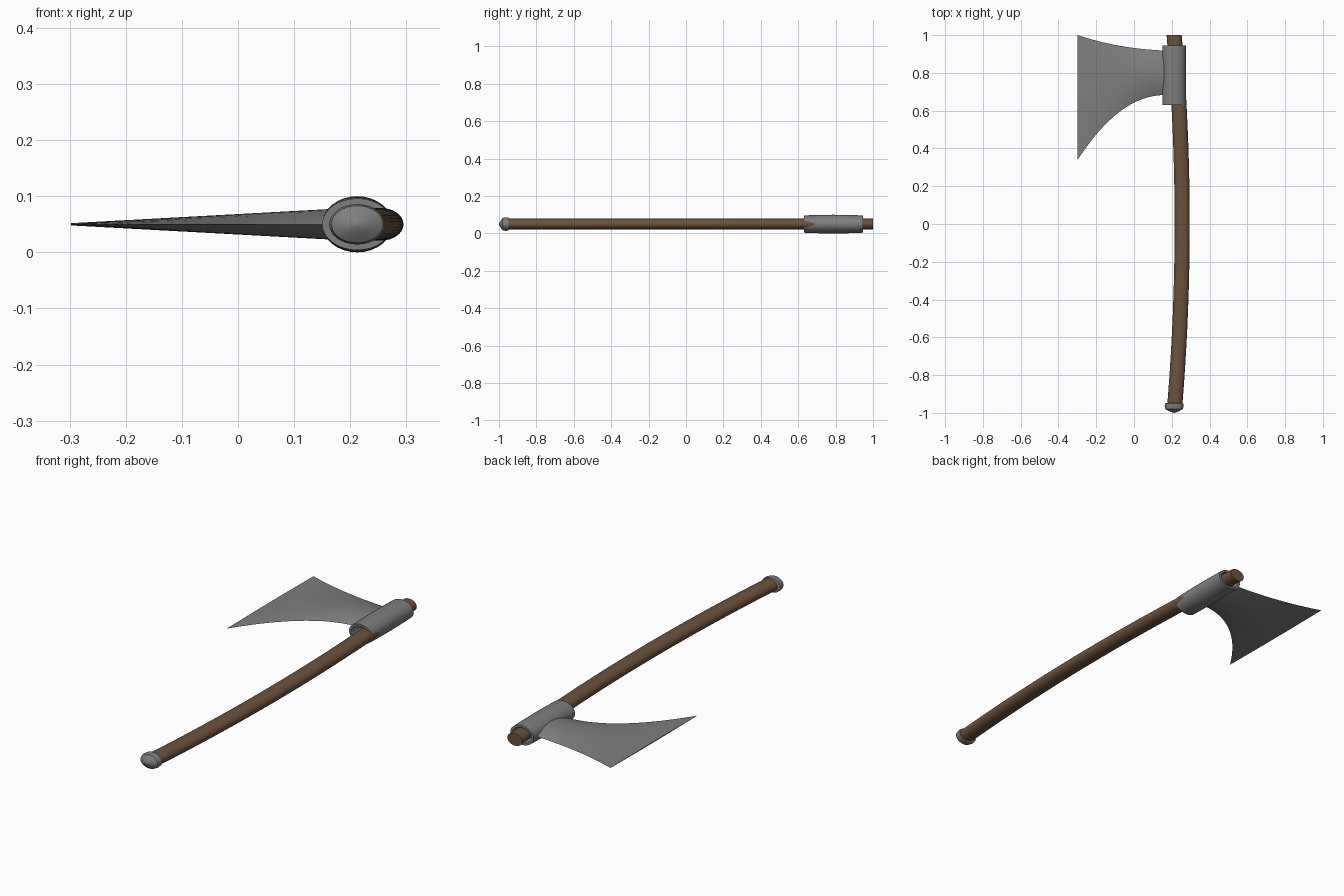
import bpy, bmesh, math

cube = bpy.data.objects.get("Cube")
if cube:
    bpy.data.objects.remove(cube)

MID_Z = 0.05      # height of the axe's centre plane
HEAD_X = 0.2125   # axis of the socket and handle ends


def material(name, rgb):
    m = bpy.data.materials.new(name)
    m.use_nodes = True
    m.diffuse_color = (*rgb, 1)
    bsdf = m.node_tree.nodes["Principled BSDF"]
    bsdf.inputs["Base Color"].default_value = (*rgb, 1)
    return m


steel = material("grey steel", (0.21, 0.21, 0.21))
wood = material("brown wood", (0.15, 0.085, 0.045))


def loft(name, rings, mat, caps=True, closed=False):
    """Skin a list of equal-length point rings."""
    bm = bmesh.new()
    rows = [[bm.verts.new(p) for p in ring] for ring in rings]
    n = len(rows[0])
    pairs = list(zip(rows, rows[1:]))
    if closed:
        pairs.append((rows[-1], rows[0]))
    for a, b in pairs:
        for i in range(n):
            j = (i + 1) % n
            bm.faces.new((a[i], a[j], b[j], b[i]))
    if caps:
        bm.faces.new(rows[0])
        bm.faces.new(rows[-1])
    bmesh.ops.recalc_face_normals(bm, faces=bm.faces)
    mesh = bpy.data.meshes.new(name)
    bm.to_mesh(mesh)
    bm.free()
    obj = bpy.data.objects.new(name, mesh)
    mesh.materials.append(mat)
    bpy.context.collection.objects.link(obj)
    bpy.ops.object.select_all(action='DESELECT')
    obj.select_set(True)
    bpy.context.view_layer.objects.active = obj
    bpy.ops.object.shade_smooth_by_angle(angle=math.radians(35))
    return obj


def ellipse(x, y, rx, rz, n=32):
    turns = [2 * math.pi * i / n for i in range(n)]
    return [(x + rx * math.cos(a), y, MID_Z + rz * math.sin(a)) for a in turns]


# Handle: oval shaft bowed gently toward +x
ys = [-0.97 + 1.97 * i / 24 for i in range(25)]
loft("handle", [ellipse(HEAD_X + 0.0425 * (1 - y * y), y, 0.04, 0.029) for y in ys], wood)

# Pommel: flared metal cap with a shallow domed end
pommel = [(-0.948, 0.042, 0.030), (-0.95, 0.049, 0.035), (-0.965, 0.05, 0.036),
          (-0.98, 0.046, 0.033), (-0.992, 0.024, 0.017), (-1.0, 0.002, 0.002)]
loft("pommel_cap", [ellipse(HEAD_X, *p) for p in pommel], steel)

# Socket: slightly barrelled hollow tube around the handle
outer = []
for i in range(9):
    t = i / 4 - 1
    outer.append(ellipse(HEAD_X, 0.7875 + 0.1575 * t, 0.0625, 0.05 - 0.004 * t * t))
inner = [ellipse(HEAD_X, y, 0.05, 0.036) for y in (0.945, 0.63)]
loft("socket", outer + inner, steel, caps=False, closed=True)


# Blade: lens-shaped sections that flare and thin toward the cutting edge
def blade_section(u, n=12):
    x = 0.17 - 0.468 * u
    back = 0.918 + 0.02 * u + 0.062 * u ** 2.2
    beard = 0.683 - 0.343 * u ** 2.1
    half = 0.0275 - 0.0255 * u
    ts = [2 * i / n - 1 for i in range(n + 1)]

    def point(t, side):
        y = (back + beard) / 2 + t * (back - beard) / 2
        return (x, y, MID_Z + side * half * (1 - t * t))
    return [point(t, 1) for t in ts] + [point(t, -1) for t in ts[-2:0:-1]]


loft("blade", [blade_section(i / 20) for i in range(21)], steel)
